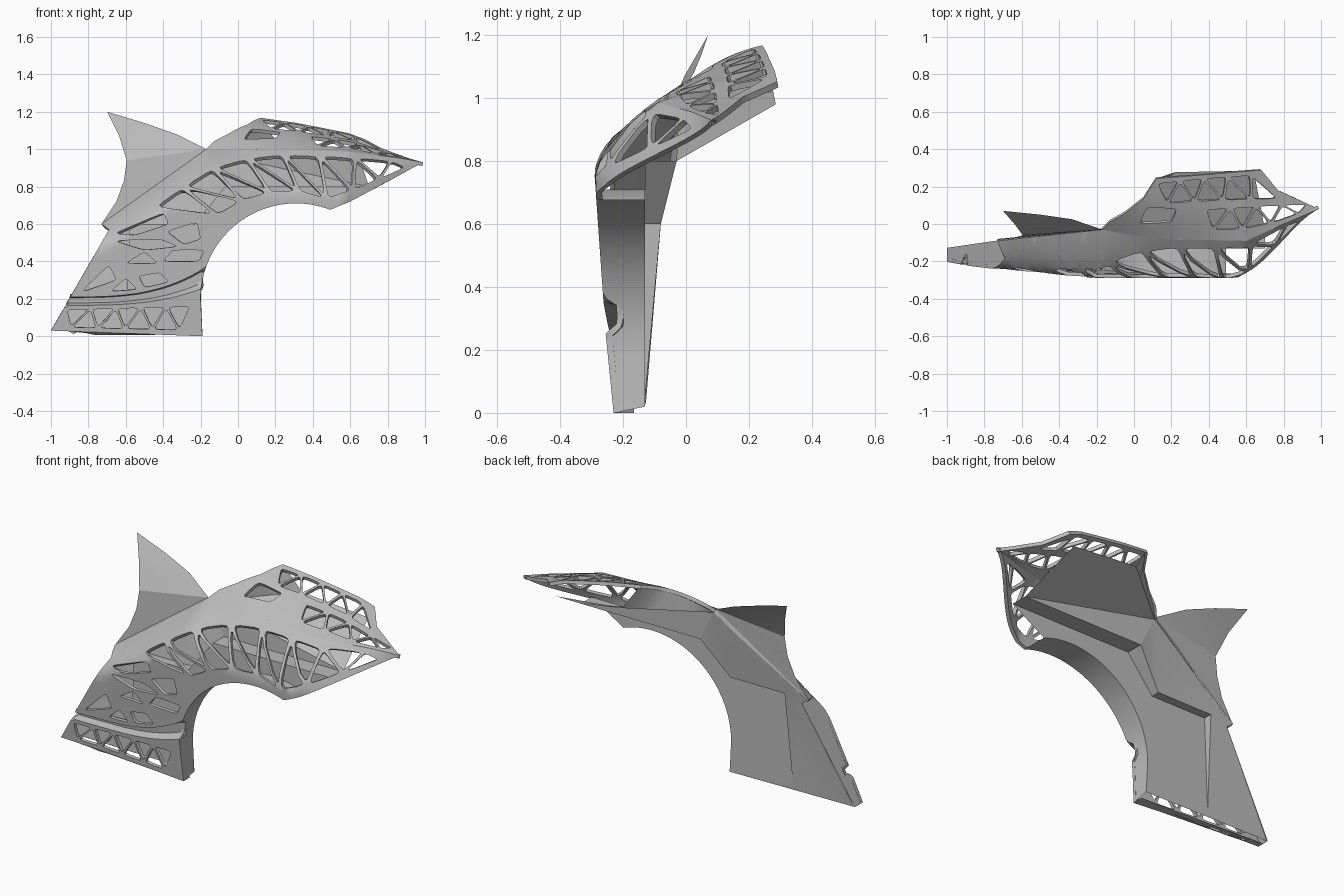
import bpy
import bmesh
import math
from mathutils import Vector
from mathutils.geometry import delaunay_2d_cdt

if "Cube" in bpy.data.objects:
    bpy.data.objects.remove(bpy.data.objects["Cube"])

grey = bpy.data.materials.new("plain_grey")
grey.use_nodes = True
grey.diffuse_color = (0.5, 0.5, 0.5, 1)
grey.node_tree.nodes["Principled BSDF"].inputs["Base Color"].default_value = (0.5, 0.5, 0.5, 1)


# ---- helpers ----
def lerp(table, v):
    """Piecewise linear lookup in (key, value) pairs."""
    for (a, p), (b, q) in zip(table, table[1:]):
        if v <= b:
            return p + (q - p) * max(0, (v - a) / (b - a))
    return table[-1][1]


def along(points, n):
    """n + 1 evenly spaced points on a polyline."""
    pts = [Vector(p) for p in points]
    total, table = 0, []
    for i, p in enumerate(pts):
        total += (p - pts[i - 1]).length if i else 0
        table.append((total, p))
    return [lerp(table, total * i / n) for i in range(n + 1)]


def dense(points, step=0.03):
    out = []
    for a, b in zip(points, points[1:]):
        a, b = Vector(a), Vector(b)
        n = max(1, round((b - a).length / step))
        out += [a.lerp(b, i / n) for i in range(n)]
    return out + [Vector(points[-1])]


def rounded(points, keep=0.86):
    """Shrink a polygon about its middle and round its corners."""
    pts = [Vector(p) for p in points]
    mid = sum(pts, Vector((0, 0))) / len(pts)
    pts = [mid.lerp(p, keep) for p in pts]
    for cut in (0.1, 0.2):
        pts = [a.lerp(b, f) for a, b in zip(pts, pts[1:] + pts[:1]) for f in (cut, 1 - cut)]
    return pts


def truss(low, high, n):
    """Alternating triangular openings between two rails."""
    a, b = along(low, n), along(high, n)
    node = [a[i] if i % 2 else b[i] for i in range(n + 1)]
    return [rounded(node[i:i + 3]) for i in range(n - 1)]


def inside(p, poly):
    hit = False
    for a, b in zip(poly, poly[1:] + poly[:1]):
        if (a.y > p.y) != (b.y > p.y) and p.x < a.x + (p.y - a.y) * (b.x - a.x) / (b.y - a.y):
            hit = not hit
    return hit


def make(name, verts, faces, thick=0, angle=35):
    mesh = bpy.data.meshes.new(name)
    mesh.from_pydata(verts, [], faces)
    mesh.materials.append(grey)
    obj = bpy.data.objects.new(name, mesh)
    bpy.context.collection.objects.link(obj)
    bpy.ops.object.select_all(action='DESELECT')
    obj.select_set(True)
    bpy.context.view_layer.objects.active = obj
    if thick:
        mod = obj.modifiers.new("thickness", 'SOLIDIFY')
        mod.thickness, mod.offset = thick, -1
        bpy.ops.object.modifier_apply(modifier=mod.name)
    else:
        bm = bmesh.new()
        bm.from_mesh(mesh)
        bmesh.ops.recalc_face_normals(bm, faces=bm.faces)
        bm.to_mesh(mesh)
        bm.free()
    bpy.ops.object.shade_smooth_by_angle(angle=math.radians(angle))


def lattice(name, outline, holes, creases, place, step=0.035, thick=0.02):
    """Flat outline with openings, meshed and lifted onto a curved surface."""
    verts, edges = [], []
    for loop, closed in [(l, True) for l in [outline] + holes] + [(c, False) for c in creases]:
        s, n = len(verts), len(loop)
        verts += loop
        edges += [(s + i, s + (i + 1) % n) for i in range(n if closed else n - 1)]
    xs, ys = [p.x for p in outline], [p.y for p in outline]
    for i in range(int((max(xs) - min(xs)) / step)):
        for j in range(int((max(ys) - min(ys)) / step)):
            p = Vector((min(xs) + (i + 0.5) * step, min(ys) + (j + 0.5) * step))
            if inside(p, outline):
                verts.append(p)
    pts, _, tris, *_ = delaunay_2d_cdt(verts, edges, [], 0, 1e-5)
    keep = []
    for t in tris:
        c = sum((pts[i] for i in t), Vector((0, 0))) / len(t)
        if inside(c, outline) and not any(inside(c, h) for h in holes):
            keep.append(t)
    used = sorted({i for t in keep for i in t})
    index = {v: k for k, v in enumerate(used)}
    make(name, [place(pts[i]) for i in used], [[index[i] for i in t] for t in keep], thick)


def ribbon(name, front, back):
    n = len(front)
    make(name, list(front) + list(back), [(i, i + 1, n + i + 1, n + i) for i in range(n - 1)])


# ---- surface shape ----
CREST_Z = [(-1.1, 0.336), (-0.17, 1.0), (0.3, 1.0), (0.6, 0.985), (0.85, 0.955), (0.99, 0.93)]
CREST_Y = [(-0.73, -0.09), (-0.17, -0.03), (0.1, -0.08), (0.6, -0.09), (0.8, 0), (0.99, 0.08)]
BASE_Y = [(0, -0.23), (0.25, -0.255), (0.75, -0.29), (1, -0.29)]
REAR_SHIFT = [(-0.7, 0.03), (-0.2, 0)]
SHOULDER = [(-0.73, 0.14), (-0.2, 0.21), (0.1, 0.26)]


def groove(x):
    t = min(1, max(0, (x + 0.9) / 0.72)) ** 3
    return 0.165 + 0.095 * t, 0.21 + 0.155 * t


def side_y(x, z):
    ahead = max(0, x - 0.55)
    base = lerp(BASE_Y, z) + lerp(REAR_SHIFT, x) + 0.5 * ahead + 0.8 * ahead ** 2
    fall = min(1, max(0, (lerp(CREST_Z, x) - z) / lerp(SHOULDER, x)))
    y = base + (lerp(CREST_Y, x) - base) * (1 - fall) ** 1.8
    low, high = groove(x)
    s = (z - low) / (high - low)
    return y + 0.04 * max(0, min(1, s / 0.3, (1 - s) / 0.1))


def side_point(p):
    return Vector((p.x, side_y(p.x, p.y), p.y))


def hood_point(p):
    rise = p.y - lerp(CREST_Y, p.x)
    bulge = 0.022 * (1 - p.x) * math.sin(math.pi * min(1, max(0, rise / 0.34)))
    return Vector((p.x, p.y, lerp(CREST_Z, p.x) + rise * (0.57 - 0.51 * p.x) + bulge))


# ---- side skin ----
arch = [Vector((0.31 + 0.51 * math.cos(a), 0.2 + 0.51 * math.sin(a)))
        for a in (math.radians(180 - 111 * i / 48) for i in range(49))]
arch = dense([(-0.19, 0), arch[0]], 0.02)[:-1] + arch
crest = [Vector((x, z)) for x, z in reversed(CREST_Z[1:])] + [Vector((-0.73, 0.6))]
sill = dense([(-1, 0.03), (-0.19, 0)])
nose = dense([arch[-1], (0.6, 0.72), (0.75, 0.8), (0.88, 0.87), (0.99, 0.93)])
rear = dense([(-0.73, 0.6), (-0.69, 0.57), (-1, 0.03)], 0.02)
outline = sill[:-1] + arch[:-1] + nose[:-1] + dense(crest)[:-1] + rear[:-1]

holes = truss([(-0.17, 0.6), (-0.03, 0.69), (0.05, 0.73), (0.2, 0.77), (0.35, 0.77), (0.5, 0.72), (0.9, 0.905)],
              [(-0.46, 0.69), (-0.25, 0.84), (-0.08, 0.94), (0.2, 0.98), (0.5, 0.97), (0.92, 0.93)], 15)
holes += truss([(-0.97, 0.045), (-0.24, 0.025)], [(-0.92, 0.145), (-0.25, 0.165)], 10)
holes += [rounded(h, 1) for h in (
    [(-0.66, 0.55), (-0.4, 0.66), (-0.37, 0.6), (-0.55, 0.54)],
    [(-0.38, 0.56), (-0.22, 0.61), (-0.2, 0.52), (-0.29, 0.49)],
    [(-0.66, 0.51), (-0.42, 0.52), (-0.32, 0.48), (-0.5, 0.46)],
    [(-0.4, 0.4), (-0.35, 0.46), (-0.18, 0.46), (-0.21, 0.4)],
    [(-0.6, 0.39), (-0.5, 0.45), (-0.43, 0.39)],
    [(-0.84, 0.235), (-0.69, 0.38), (-0.65, 0.3)],
    [(-0.68, 0.24), (-0.6, 0.31), (-0.54, 0.25)],
    [(-0.53, 0.32), (-0.42, 0.34), (-0.37, 0.29), (-0.5, 0.26)])]
creases = []
for s in (0, 0.3, 0.9, 1):
    line = []
    for i in range(30):
        x = -0.9 + 0.7 * i / 29
        low, high = groove(x)
        line.append(Vector((x, low + (high - low) * s)))
    creases.append(line)
lattice("side_skin", outline, holes, creases, side_point)

# ---- hood skin ----
flank = dense([(-0.17, -0.03), (-0.13, 0.01), (-0.05, 0.055), (0.05, 0.135), (0.12, 0.243)])
tail = dense([flank[-1], (0.4, 0.265), (0.68, 0.29), (0.77, 0.18), (0.99, 0.08)])
front = dense([(x, y) for x, y in reversed(CREST_Y[1:])])
hood_holes = truss([(0.1, 0.1), (0.4, 0.12), (0.78, 0.13)], [(0.12, 0.22), (0.4, 0.25), (0.69, 0.27)], 9)
hood_holes += truss([(0.34, -0.04), (0.65, -0.03), (0.96, 0.08)], [(0.38, 0.08), (0.68, 0.1), (0.93, 0.105)], 8)
hood_holes.append(rounded([(0.03, 0), (0.07, 0.09), (0.23, 0.08), (0.2, 0.01)], 1))
lattice("hood_skin", (front[:-1] + flank[:-1] + tail[:-1])[::-1], hood_holes, [], hood_point)

# ---- returns joining the skin to the backing ----
ribbon("wheel_arch_liner", [side_point(p) for p in arch],
       [Vector((p.x, -0.13, max(p.y, 0.02))) for p in arch])
ribbon("rear_return", [side_point(p) for p in rear],
       [Vector((p.x, -0.13 + 0.05 * p.y / 0.6, p.y)) for p in rear])
ribbon("sill_lip", [side_point(p) for p in sill], [Vector((p.x, -0.165, p.y)) for p in sill])
ribbon("hood_flank", [hood_point(p) for p in flank],
       along([(-0.16, -0.025, 0.98), (0.22, 0.277, 1.02)], len(flank) - 1))

# ---- folded inner backing ----
ledge = [Vector(p) for p in ((0.7, -0.03, 0.8), (-0.07, -0.03, 0.8), (-0.23, -0.08, 0.6),
                             (-0.58, -0.08, 0.6), (-0.6, -0.13, 0.05))]
flat = [Vector((p.x, -0.13, p.z)) for p in ledge]
wall = [Vector((p.x, -0.13, max(p.y, 0.02))) for p in arch]
make("inner_wall", wall + flat, [list(range(len(wall) + len(flat)))])
ribbon("inner_ledge", flat, ledge)
top = [Vector(p) for p in ((-0.73, -0.08, 0.6), (-0.16, -0.025, 0.98), (0.22, 0.277, 1.02), (0.64, 0.285, 0.98),
                           (-0.995, -0.13, 0.03), (-0.19, -0.13, 0.02), (-0.69, -0.083, 0.57))]
make("upper_backing", ledge + top,
     [(4, 3, 11, 9), (3, 5, 11), (9, 10, 4), (3, 2, 6, 5), (2, 1, 6), (1, 0, 6), (0, 8, 7, 6)], angle=10)

# ---- fin ----
fin = [(-0.73, -0.085, 0.6), (-0.17, -0.03, 1.0), (-0.595, -0.06, 0.94), (-0.65, -0.075, 0.72),
       (-0.61, -0.065, 0.83), (-0.33, 0.025, 1.08), (-0.5, 0.05, 1.14), (-0.7, 0.07, 1.2), (-0.635, -0.005, 1.07)]
make("fin", fin, [(0, 1, 3), (3, 1, 4), (4, 1, 2), (2, 1, 5), (2, 5, 8), (8, 5, 6), (8, 6, 7)], angle=15)
